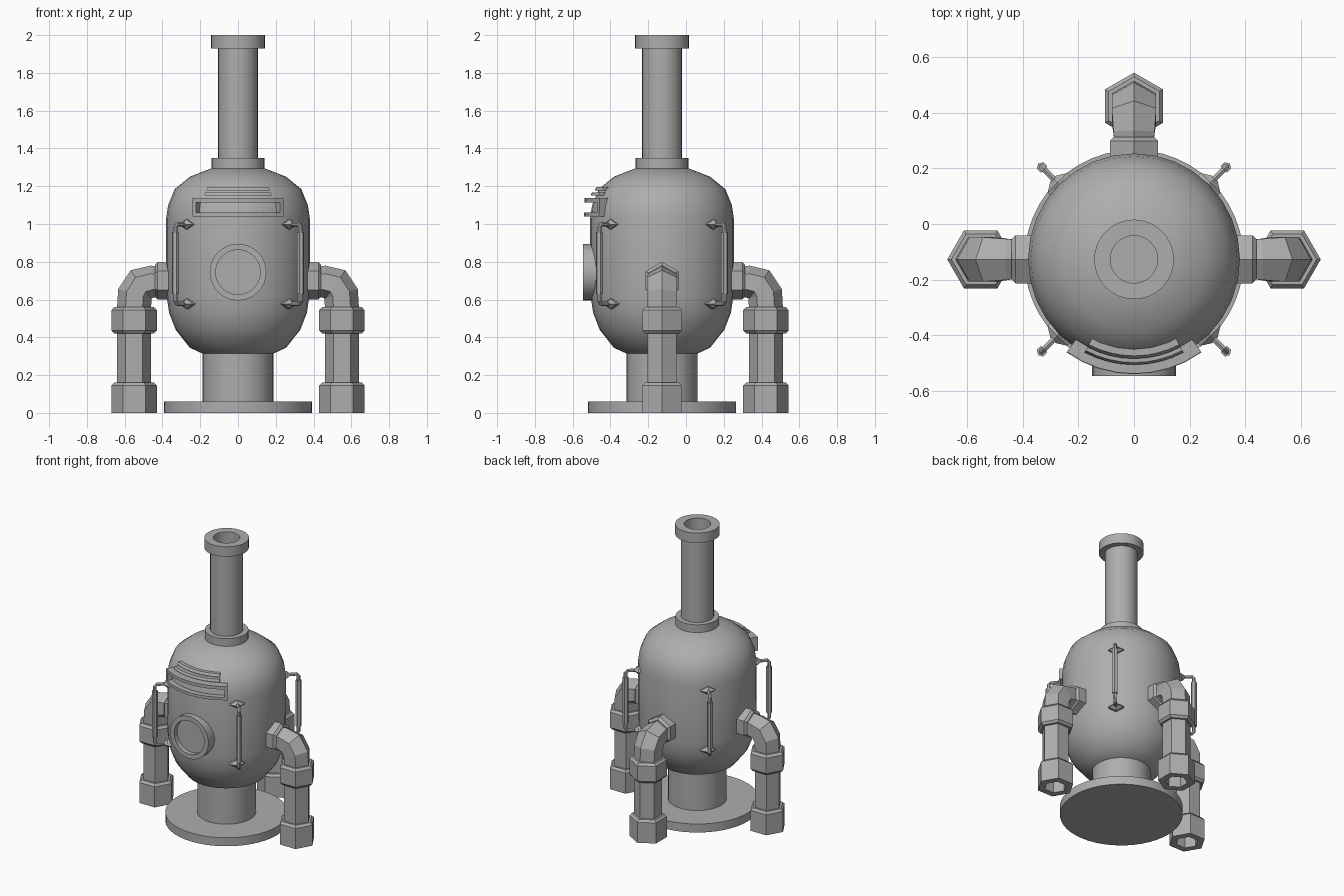
import bpy, bmesh
from math import sin, cos, pi, radians
from mathutils import Matrix, Vector

if "Cube" in bpy.data.objects:
    bpy.data.objects.remove(bpy.data.objects["Cube"], do_unlink=True)

metal = bpy.data.materials.new("grey metal")
metal.use_nodes = True
GREY = (0.42, 0.42, 0.42, 1)
metal.diffuse_color = GREY
metal.node_tree.nodes["Principled BSDF"].inputs["Base Color"].default_value = GREY

# Everything is built around the boiler's upright axis
AXIS = Matrix.Translation((0, -0.127, 0))


def finish(name, bm, matrix=AXIS, smooth=None):
    bmesh.ops.remove_doubles(bm, verts=bm.verts[:], dist=0.0001)
    bmesh.ops.recalc_face_normals(bm, faces=bm.faces[:])
    bm.transform(matrix)
    mesh = bpy.data.meshes.new(name)
    bm.to_mesh(mesh)
    bm.free()
    mesh.materials.append(metal)
    if smooth:
        mesh.polygons.foreach_set("use_smooth", [True] * len(mesh.polygons))
        mesh.set_sharp_from_angle(angle=radians(smooth))
    obj = bpy.data.objects.new(name, mesh)
    bpy.context.collection.objects.link(obj)
    return obj


def skin(bm, rings, closed=True):
    """Join successive rings of points with quads."""
    rows = [[bm.verts.new(p) for p in ring] for ring in rings]
    n = len(rows[0])
    for a, b in zip(rows, rows[1:]):
        for i in range(n if closed else n - 1):
            j = (i + 1) % n
            bm.faces.new((a[i], a[j], b[j], b[i]))
    return rows


def lathe(name, profile, sides, matrix=AXIS, smooth=None):
    """Turn (radius, height) points around z."""
    bm = bmesh.new()
    skin(bm, [[(r * cos(2 * pi * i / sides), r * sin(2 * pi * i / sides), z)
               for i in range(sides)] for r, z in profile])
    bmesh.ops.dissolve_degenerate(bm, dist=0.0001, edges=bm.edges[:])
    return finish(name, bm, matrix, smooth)


def pipe(name, path, radii, sides, matrix):
    """Sweep a polygon along (x, z) path points with a radius at each."""
    pts = [Vector((x, 0, z)) for x, z in path]
    side = Vector((0, 1, 0))
    rings = []
    for k, p in enumerate(pts):
        t = (pts[min(k + 1, len(pts) - 1)] - pts[max(k - 1, 0)]).normalized()
        up = side.cross(t)
        rings.append([p + radii[k] * (up * cos(2 * pi * i / sides) + side * sin(2 * pi * i / sides))
                      for i in range(sides)])
    bm = bmesh.new()
    rows = skin(bm, rings)
    bm.faces.new(rows[0])
    bm.faces.new(rows[-1])
    return finish(name, bm, matrix)


def arc_bar(name, section, start, end, steps):
    """Sweep a (radius, height) section round the front of the boiler."""
    bm = bmesh.new()
    rings = []
    for k in range(steps + 1):
        a = radians(start + (end - start) * k / steps)
        rings.append([(r * sin(a), -r * cos(a), z) for r, z in section])
    rows = skin(bm, rings)
    bm.faces.new(rows[0])
    bm.faces.new(rows[-1])
    return finish(name, bm)


def box_section(r0, r1, z0, z1, lean=0.0):
    return [(r0, z0), (r1, z0), (r1 - lean, z1), (r0 - lean, z1)]


# Base and boiler
lathe("base_plate", [(0, 0), (0.393, 0), (0.393, 0.06), (0, 0.06)], 48, smooth=30)
lathe("pedestal", [(0.188, 0.05), (0.188, 0.32)], 40, smooth=30)
lathe("boiler_body", [(0, 0.29), (0.15, 0.297), (0.255, 0.345), (0.33, 0.44), (0.365, 0.53),
                      (0.378, 0.62), (0.38, 0.8), (0.38, 1.03), (0.37, 1.1), (0.335, 1.185),
                      (0.255, 1.25), (0.14, 1.295), (0, 1.3)], 32, smooth=40)

# Hollow chimney with collar and rim
lathe("chimney_collar", [(0.14, 1.28), (0.14, 1.35), (0.1, 1.35)], 32, smooth=30)
lathe("chimney", [(0.105, 1.3), (0.105, 1.93), (0.143, 1.93), (0.143, 2.0),
                  (0.085, 2.0), (0.085, 1.35), (0, 1.35)], 32, smooth=30)

# Round porthole
lathe("porthole", [(0.15, 0.33), (0.15, 0.418), (0.118, 0.418), (0.118, 0.385), (0, 0.385)], 32,
      AXIS @ Matrix.Translation((0, 0, 0.745)) @ Matrix.Rotation(pi / 2, 4, 'X'), 30)

# Curved viewing slot: two lips closed by end posts
arc_bar("slot_lower_lip", box_section(0.36, 0.412, 1.04, 1.06), -36, 36, 8)
arc_bar("slot_upper_lip", box_section(0.355, 0.41, 1.115, 1.137), -36, 36, 8)
for s, label in ((-1, "right"), (1, "left")):
    arc_bar("slot_post_" + label, box_section(0.36, 0.41, 1.05, 1.125), s * 33, s * 36, 1)

# Leaning brow above the slot
arc_bar("brow_lower_bar", box_section(0.32, 0.378, 1.15, 1.168, 0.008), -28, 28, 8)
arc_bar("brow_upper_bar", box_section(0.30, 0.356, 1.178, 1.195, 0.01), -28, 28, 8)
arc_bar("brow_back", box_section(0.32, 0.345, 1.155, 1.19, 0.012), -28, 28, 8)

# Hexagonal pipe legs: left, back and right
for angle, label in ((0, "left"), (90, "back"), (180, "right")):
    spin = AXIS @ Matrix.Rotation(radians(angle), 4, 'Z')
    foot = spin @ Matrix.Translation((0.55, 0, 0))
    pipe("leg_flange_" + label, [(0.34, 0.7), (0.425, 0.7), (0.44, 0.7)], [0.1, 0.1, 0.082], 6, spin)
    pipe("leg_pipe_" + label,
         [(0.41, 0.69), (0.455, 0.695), (0.515, 0.68), (0.546, 0.63), (0.55, 0.56), (0.55, 0.1)],
         [0.08, 0.085, 0.092, 0.092, 0.09, 0.09], 6, spin)
    lathe("leg_coupling_" + label, [(0.085, 0.42), (0.105, 0.42), (0.12, 0.436), (0.12, 0.544),
                                    (0.105, 0.56), (0.085, 0.56)], 6, foot)
    lathe("leg_foot_" + label, [(0, 0.09), (0.072, 0.09), (0.072, 0), (0.12, 0), (0.12, 0.145),
                                (0.105, 0.16), (0.085, 0.16)], 6, foot)

# Diagonal grab handles with diamond mounts
for angle, label in ((45, "back_left"), (135, "back_right"), (225, "front_right"), (315, "front_left")):
    spin = AXIS @ Matrix.Rotation(radians(angle), 4, 'Z')
    pipe("handle_bar_" + label,
         [(0.375, 0.998), (0.455, 0.998), (0.467, 0.985), (0.467, 0.59), (0.455, 0.577), (0.375, 0.577)],
         [0.012] * 6, 6, spin)
    pipe("handle_grip_" + label, [(0.467, 0.955), (0.467, 0.63)], [0.019] * 2, 6, spin)
    for z, end in ((0.998, "upper"), (0.577, "lower")):
        flatten = Matrix.Translation((0, 0, z)) @ Matrix.Diagonal((1, 1, 0.55, 1))
        pipe("handle_mount_%s_%s" % (end, label), [(0.36, 0), (0.388, 0), (0.41, 0)],
             [0.05, 0.05, 0.015], 4, spin @ flatten)
